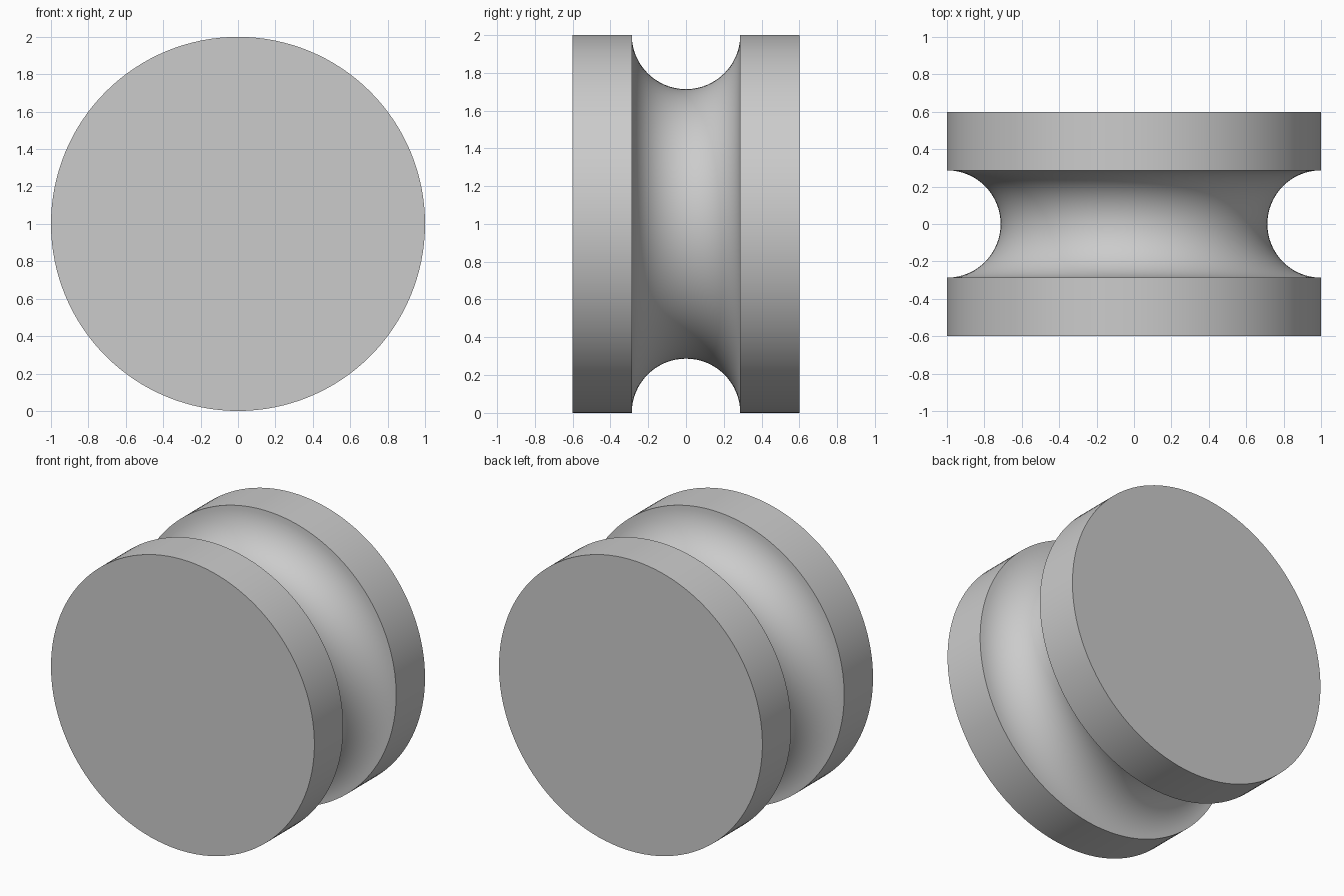
import bpy, bmesh
from math import sin, cos, pi, radians
from mathutils import Matrix, Vector

cube = bpy.data.objects.get("Cube")
if cube:
    bpy.data.objects.remove(cube, do_unlink=True)

RADIUS, HALF_WIDTH, GROOVE = 1.0, 0.6, 0.287
SEGMENTS, ARC_STEPS = 128, 32

grey = bpy.data.materials.new("plain grey")
grey.use_nodes = True
colour = (0.6, 0.6, 0.6, 1)
grey.diffuse_color = colour
grey.node_tree.nodes["Principled BSDF"].inputs["Base Color"].default_value = colour

# Half outline of the wheel: flat rims with a semicircular groove between
profile = [(0, -HALF_WIDTH), (RADIUS, -HALF_WIDTH)]
for i in range(ARC_STEPS + 1):
    a = pi * i / ARC_STEPS
    profile.append((RADIUS - GROOVE * sin(a), -GROOVE * cos(a)))
profile += [(RADIUS, HALF_WIDTH), (0, HALF_WIDTH)]

# Spin the outline about the y axis
bm = bmesh.new()
verts = [bm.verts.new((r, y, 0)) for r, y in profile]
edges = [bm.edges.new(pair) for pair in zip(verts, verts[1:])]
bmesh.ops.spin(bm, geom=verts + edges, cent=(0, 0, 0), axis=(0, 1, 0),
               angle=2 * pi, steps=SEGMENTS, use_merge=True)
bmesh.ops.remove_doubles(bm, verts=bm.verts, dist=0.0001)
bmesh.ops.recalc_face_normals(bm, faces=bm.faces)

# Merge each end cap into one flat face
caps = [f for f in bm.faces if abs(f.normal.y) > 0.999 and
        abs(f.calc_center_median().y) > HALF_WIDTH - 0.001]
bmesh.ops.dissolve_faces(bm, faces=caps, use_verts=True)
bmesh.ops.transform(bm, matrix=Matrix.Translation(Vector((0, 0, RADIUS))), verts=bm.verts)

mesh = bpy.data.meshes.new("grooved_wheel")
bm.to_mesh(mesh)
bm.free()
mesh.materials.append(grey)
wheel = bpy.data.objects.new("grooved_wheel", mesh)
bpy.context.collection.objects.link(wheel)

# Smooth the curved surfaces, keep the rim edges sharp
bpy.ops.object.select_all(action='DESELECT')
wheel.select_set(True)
bpy.context.view_layer.objects.active = wheel
bpy.ops.object.shade_smooth_by_angle(angle=radians(30))
